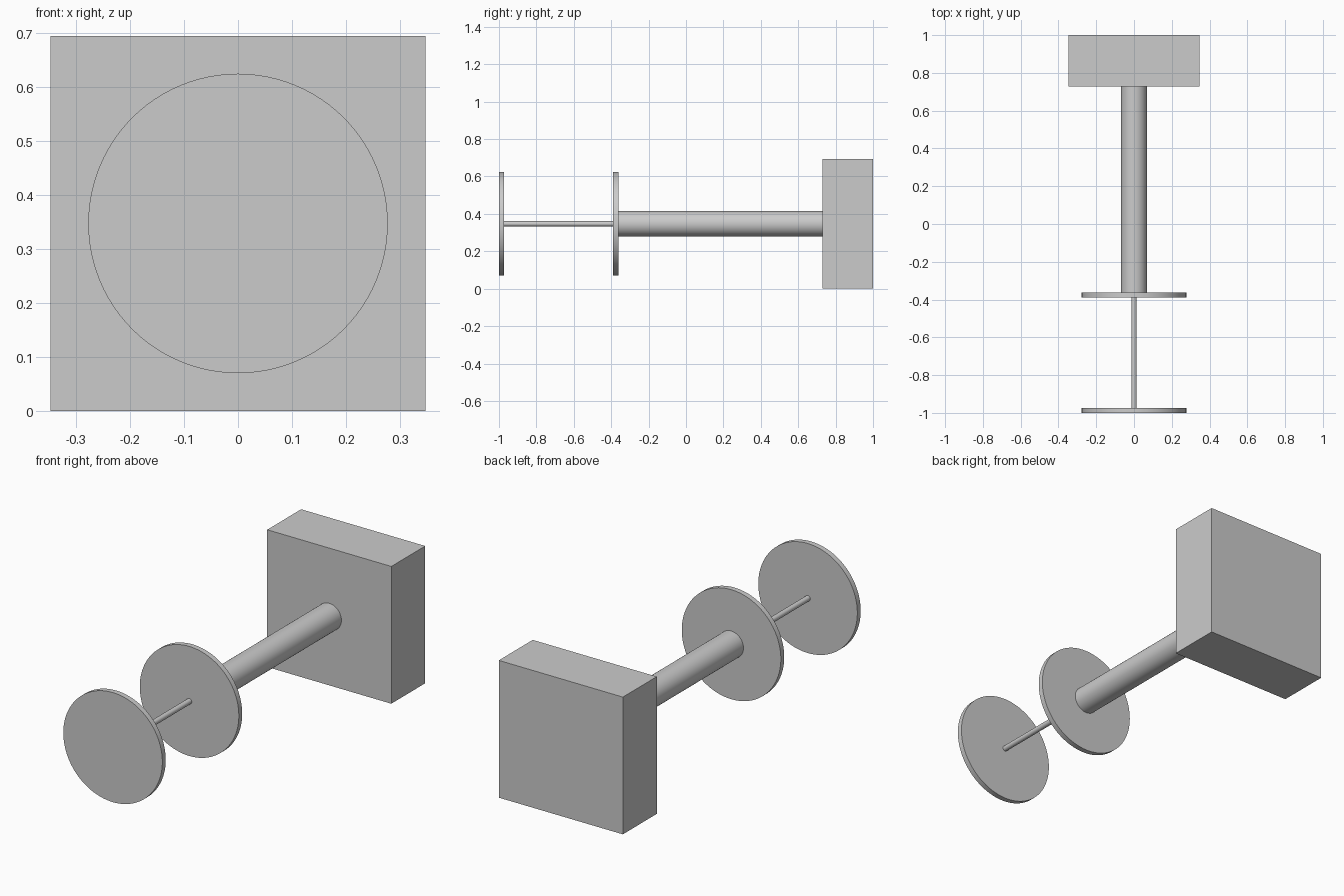
import bpy
import math

if "Cube" in bpy.data.objects:
    bpy.data.objects.remove(bpy.data.objects["Cube"])

AXIS_Z = 0.347  # height of the shared axis


def cylinder(name, radius, y0, y1, sides=96):
    bpy.ops.mesh.primitive_cylinder_add(
        vertices=sides, radius=radius, depth=y1 - y0,
        location=(0, (y0 + y1) / 2, AXIS_Z), rotation=(math.pi / 2, 0, 0))
    obj = bpy.context.object
    obj.name = name
    bpy.ops.object.shade_smooth_by_angle(angle=math.radians(30))
    return obj


# Discs, thin rod and thick shaft along the y axis
cylinder("front_disc", 0.277, -1.0, -0.973)
cylinder("thin_rod", 0.014, -0.973, -0.389, 48)
cylinder("middle_disc", 0.277, -0.389, -0.362)
cylinder("thick_shaft", 0.068, -0.362, 0.729, 64)

# Square block at the back
bpy.ops.mesh.primitive_cube_add(size=1, location=(0, (0.729 + 1.0) / 2, AXIS_Z))
block = bpy.context.object
block.name = "rear_block"
block.scale = (0.694, 1.0 - 0.729, 0.694)
bpy.ops.object.transform_apply(location=False, rotation=False, scale=True)
